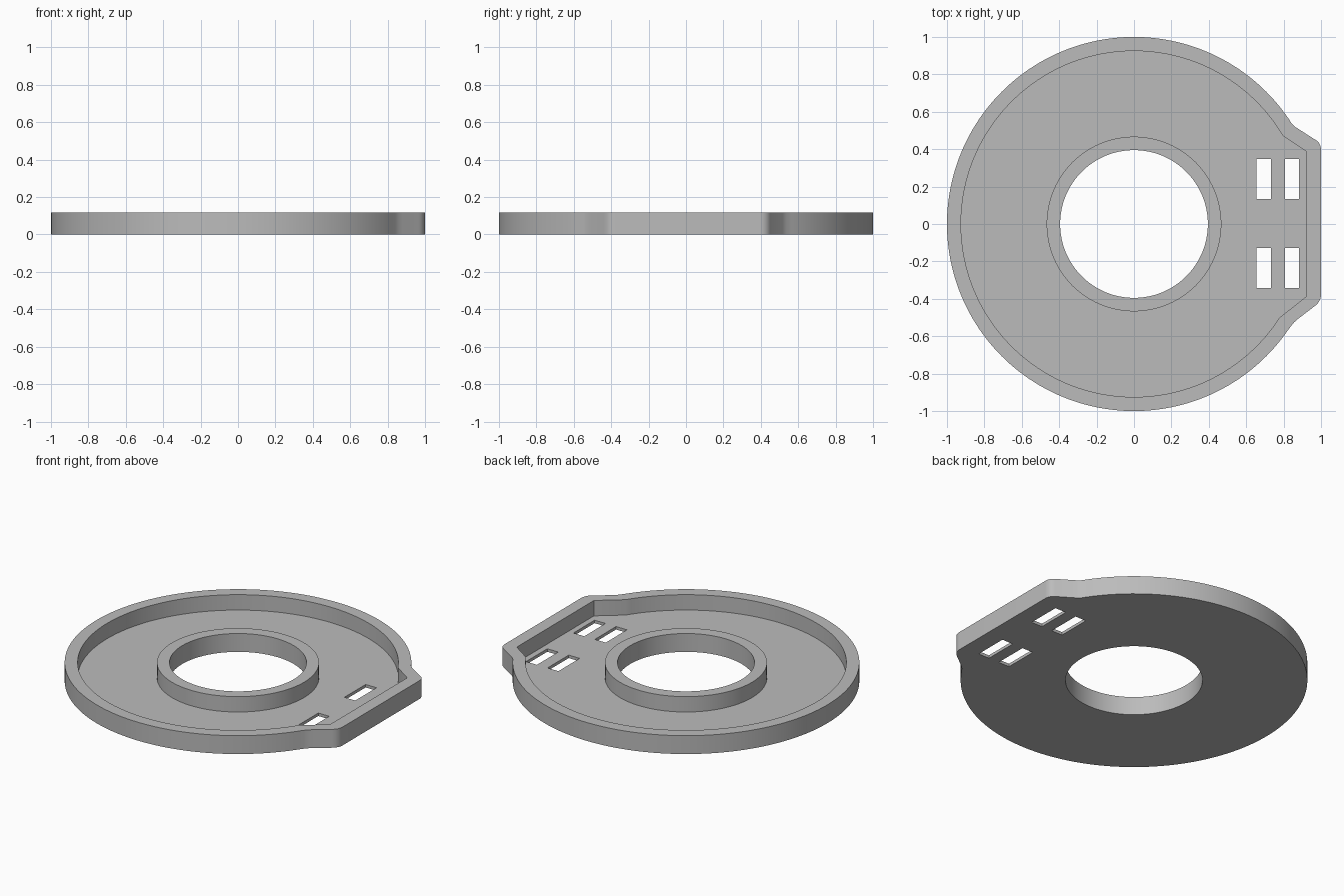
import bpy, bmesh
from math import cos, sin, pi, atan2, radians
from mathutils import Vector

cube = bpy.data.objects.get("Cube")
if cube:
    bpy.data.objects.remove(cube)

HEIGHT, FLOOR = 0.117, 0.019


def arc(radius, start, end, steps):
    return [Vector((radius * cos(a), radius * sin(a)))
            for a in (start + (end - start) * i / steps for i in range(steps + 1))]


def circle(radius, steps=128):
    return arc(radius, 0, 2 * pi, steps)[:-1]


def rounded(before, corner, after, steps=8):
    """Quadratic curve that softens a corner."""
    b, c, a = Vector(before), Vector(corner), Vector(after)
    return [b * (1 - t) ** 2 + c * 2 * t * (1 - t) + a * t * t
            for t in (i / steps for i in range(steps + 1))]


def tray_outline(radius, upper, lower, bump):
    """Round outline from the upper joint to the lower joint, closed by the bump."""
    start = atan2(upper[1], upper[0])
    end = atan2(lower[1], lower[0]) + 2 * pi
    return arc(radius, start, end, 140) + bump


# Plan outlines
outer_bump = (rounded((0.84, -0.545), (0.853, -0.526), (0.88, -0.505), 4)
              + rounded((0.965, -0.44), (1, -0.415), (1, -0.375))
              + rounded((1, 0.395), (1, 0.432), (0.97, 0.45))
              + [Vector((0.865, 0.517))])
outer = tray_outline(1, (0.845, 0.535), (0.825, -0.565), outer_bump)
inner = tray_outline(0.925, (0.797, 0.473), (0.775, -0.5),
                     [Vector((0.92, -0.388)), Vector((0.92, 0.388))])
hub, bore = circle(0.467), circle(0.395)
slots = [[Vector(p) for p in ((x, y), (x + 0.077, y), (x + 0.077, y + 0.214), (x, y + 0.214))]
         for x in (0.655, 0.806) for y in (-0.342, 0.134)]

bm = bmesh.new()


def loop(points, z):
    verts = [bm.verts.new((p.x, p.y, z)) for p in points]
    return [bm.edges.new((v, verts[(i + 1) % len(verts)])) for i, v in enumerate(verts)], verts


def wall(points, low, high):
    """Vertical wall along an outline; returns its bottom and top edges."""
    (low_edges, a), (high_edges, b) = loop(points, low), loop(points, high)
    for i in range(len(a)):
        j = (i + 1) % len(a)
        bm.faces.new((a[i], a[j], b[j], b[i]))
    return low_edges, high_edges


def fill(*loops):
    bmesh.ops.triangle_fill(bm, edges=[e for l in loops for e in l],
                            use_beauty=True, normal=(0, 0, 1))


# Walls of the rim, hub and slots
outer_low, outer_top = wall(outer, 0, HEIGHT)
inner_low, inner_top = wall(inner, FLOOR, HEIGHT)
hub_low, hub_top = wall(hub, FLOOR, HEIGHT)
bore_low, bore_top = wall(bore, 0, HEIGHT)
slot_walls = [wall(s, 0, FLOOR) for s in slots]

# Underside, tray floor, rim top and hub top
fill(outer_low, bore_low, *[s[0] for s in slot_walls])
fill(inner_low, hub_low, *[s[1] for s in slot_walls])
fill(outer_top, inner_top)
fill(hub_top, bore_top)
bmesh.ops.recalc_face_normals(bm, faces=bm.faces)

mesh = bpy.data.meshes.new("round_tray")
bm.to_mesh(mesh)
bm.free()
tray = bpy.data.objects.new("round_tray", mesh)
bpy.context.collection.objects.link(tray)

# Plain grey material
grey = bpy.data.materials.new("plain_grey")
grey.use_nodes = True
colour = (0.5, 0.5, 0.5, 1)
grey.diffuse_color = colour
grey.node_tree.nodes["Principled BSDF"].inputs["Base Color"].default_value = colour
mesh.materials.append(grey)

bpy.context.view_layer.objects.active = tray
tray.select_set(True)
bpy.ops.object.shade_smooth_by_angle(angle=radians(25))
